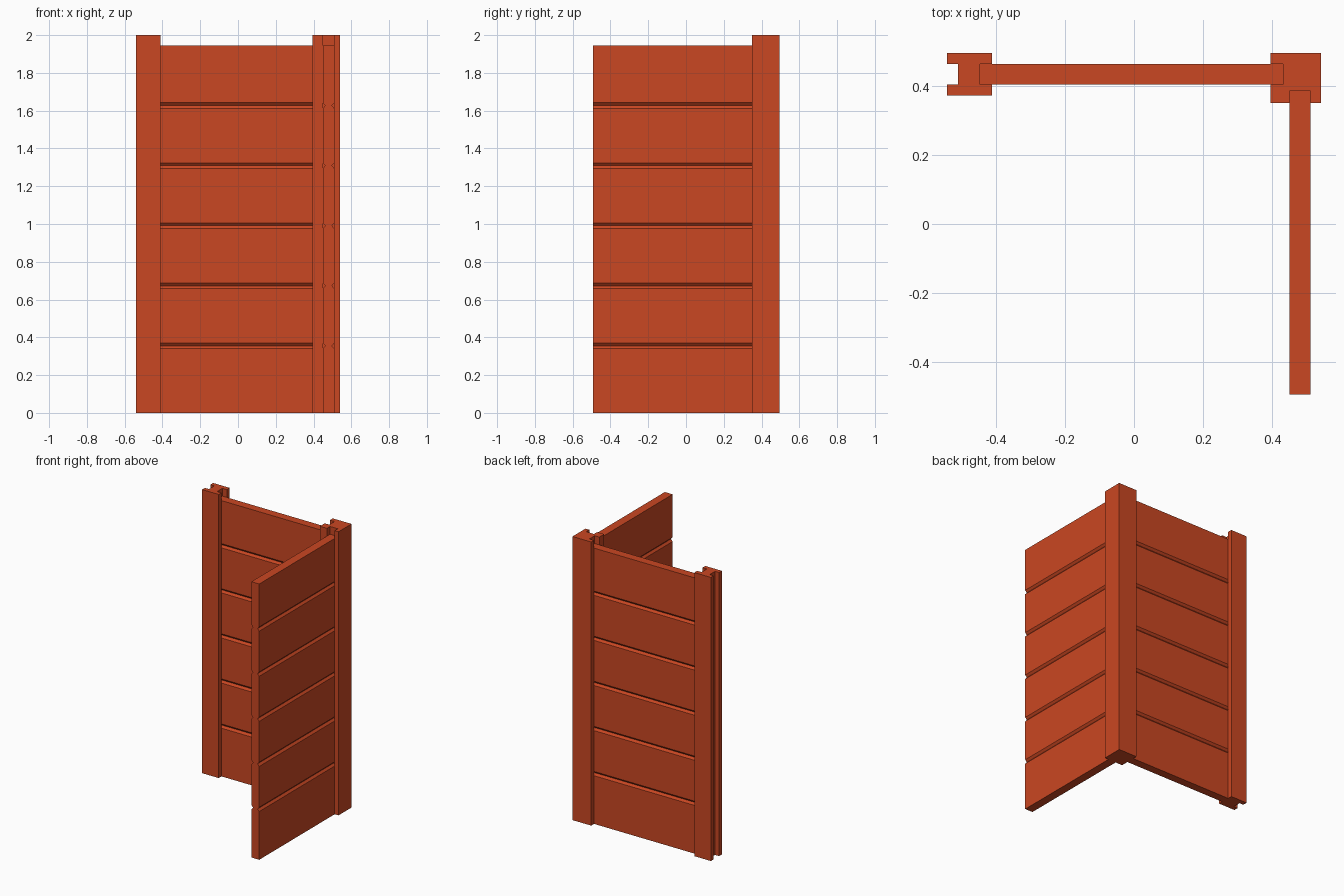
import bpy
import bmesh
from mathutils import Vector

cube = bpy.data.objects.get("Cube")
if cube:
    bpy.data.objects.remove(cube)

paint = bpy.data.materials.new("rust_red")
paint.use_nodes = True
COLOR = (0.59, 0.063, 0.016, 1)
paint.diffuse_color = COLOR
paint.node_tree.nodes["Principled BSDF"].inputs["Base Color"].default_value = COLOR


def extrude_outline(name, points, direction):
    """Make a solid by sweeping a closed flat outline along a vector."""
    bm = bmesh.new()
    face = bm.faces.new([bm.verts.new(p) for p in points])
    swept = bmesh.ops.extrude_face_region(bm, geom=[face], use_keep_orig=True)
    verts = [v for v in swept["geom"] if isinstance(v, bmesh.types.BMVert)]
    bmesh.ops.translate(bm, verts=verts, vec=Vector(direction))
    bmesh.ops.recalc_face_normals(bm, faces=bm.faces)
    mesh = bpy.data.meshes.new(name)
    bm.to_mesh(mesh)
    bm.free()
    mesh.materials.append(paint)
    obj = bpy.data.objects.new(name, mesh)
    bpy.context.collection.objects.link(obj)
    return obj


POST_HEIGHT = 2.0
PANEL_HEIGHT = 1.945
BOARDS = 6
PITCH = 0.318
GROOVE_DEPTH = 0.013
GROOVE_HALF = 0.015
FIRST_JOINT = 0.355

# Panel positions: the back panel spans x, the side panel spans y
BACK_Y = (0.403, 0.462)
BACK_X = (-0.445, 0.43)
SIDE_X = (0.449, 0.51)
SIDE_Y = (-0.492, 0.384)


def board_outline(low, high):
    """Cross-section of stacked boards with V joints on both faces."""
    def edge(face, inward):
        pts = [(face, 0)]
        for i in range(BOARDS - 1):
            z = FIRST_JOINT + i * PITCH
            pts += [(face, z - GROOVE_HALF),
                    (face + inward * GROOVE_DEPTH, z),
                    (face, z + GROOVE_HALF)]
        return pts + [(face, PANEL_HEIGHT)]
    return edge(low, 1) + edge(high, -1)[::-1]


# Board panels
extrude_outline("back_panel",
                [(BACK_X[0], y, z) for y, z in board_outline(*BACK_Y)],
                (BACK_X[1] - BACK_X[0], 0, 0))
extrude_outline("side_panel",
                [(x, SIDE_Y[0], z) for x, z in board_outline(*SIDE_X)],
                (0, SIDE_Y[1] - SIDE_Y[0], 0))

# End post with a slot on each side
x0, x1, y0, y1 = -0.54, -0.411, 0.372, 0.494
s0, s1 = BACK_Y
end_post = [(x0, y0), (x1, y0), (x1, s0), (BACK_X[0], s0), (BACK_X[0], s1),
            (x1, s1), (x1, y1), (x0, y1), (x0, s1), (-0.509, s1),
            (-0.509, s0), (x0, s0)]

# Corner post with slots toward both panels
x0, x1, y0, y1 = 0.394, 0.54, 0.349, 0.494
t0, t1 = SIDE_X
corner_post = [(x0, y0), (t0, y0), (t0, SIDE_Y[1]), (t1, SIDE_Y[1]), (t1, y0),
               (x1, y0), (x1, y1), (x0, y1), (x0, s1), (BACK_X[1], s1),
               (BACK_X[1], s0), (x0, s0)]

for name, outline in (("end_post", end_post), ("corner_post", corner_post)):
    extrude_outline(name, [(x, y, 0) for x, y in outline], (0, 0, POST_HEIGHT))
